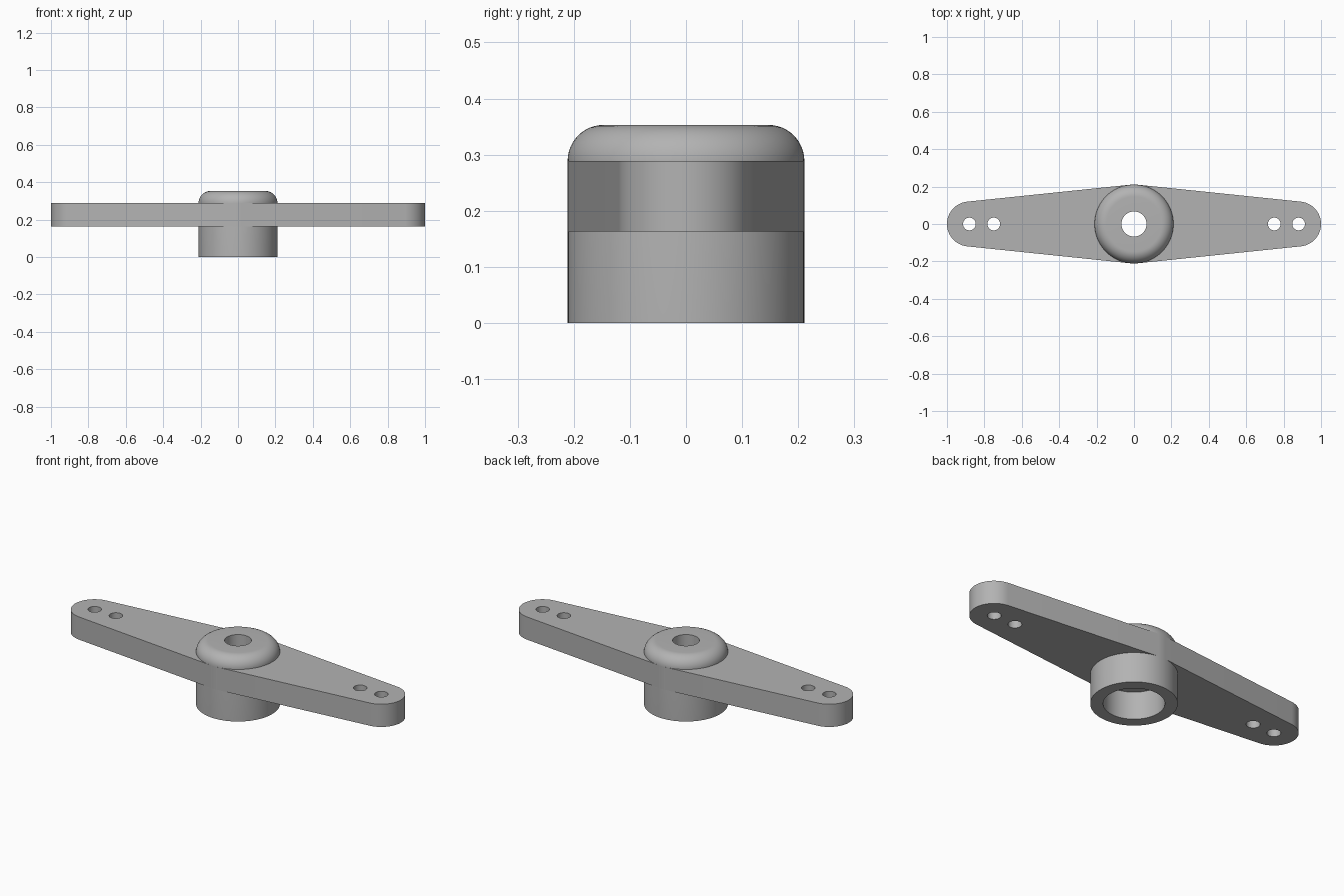
import bpy, bmesh
from math import sin, cos, pi, asin, radians
from mathutils import Matrix

HUB_R, TIP_R, TIP_X = 0.211, 0.12, 0.88
ARM_BOTTOM, ARM_TOP, TOP = 0.163, 0.289, 0.353
BORE_R, SOCKET_R, SOCKET_TOP = 0.067, 0.149, 0.15
PIN_R, PIN_X = 0.034, (0.75, 0.88)

cube = bpy.data.objects.get("Cube")
if cube:
    bpy.data.objects.remove(cube, do_unlink=True)

plastic = bpy.data.materials.new("grey_plastic")
plastic.use_nodes = True
grey = (0.45, 0.45, 0.45, 1)
plastic.diffuse_color = grey
plastic.node_tree.nodes["Principled BSDF"].inputs["Base Color"].default_value = grey


def finish(bm, name):
    bmesh.ops.recalc_face_normals(bm, faces=bm.faces)
    mesh = bpy.data.meshes.new(name)
    bm.to_mesh(mesh)
    bm.free()
    mesh.materials.append(plastic)
    ob = bpy.data.objects.new(name, mesh)
    bpy.context.collection.objects.link(ob)
    bpy.ops.object.select_all(action='DESELECT')
    ob.select_set(True)
    bpy.context.view_layer.objects.active = ob
    bpy.ops.object.shade_smooth_by_angle(angle=radians(30))


def arc(cx, r, start, end, n):
    return [(cx + r * cos(start + (end - start) * i / n),
             r * sin(start + (end - start) * i / n)) for i in range(n + 1)]


def loop(bm, points):
    verts = [bm.verts.new((x, y, ARM_BOTTOM)) for x, y in points]
    return [bm.edges.new((v, verts[i - 1])) for i, v in enumerate(verts)]


# Double arm: tapered outline tangent to the hub and the round tips, with pin holes
bm = bmesh.new()
t = pi / 2 - asin((HUB_R - TIP_R) / TIP_X)
outline = arc(TIP_X, TIP_R, -t, t, 48) + arc(0, HUB_R, t, pi - t, 6)
outline += [(-x, -y) for x, y in outline]
edges = loop(bm, outline)
for x in PIN_X:
    for side in (-1, 1):
        edges += loop(bm, arc(side * x, PIN_R, 0, 2 * pi, 32)[:-1])
# opening kept inside the hub wall
edges += loop(bm, arc(0, (HUB_R + SOCKET_R) / 2, 0, 2 * pi, 48)[:-1])
bmesh.ops.triangle_fill(bm, edges=edges, use_beauty=True, normal=(0, 0, 1))
ext = bmesh.ops.extrude_face_region(bm, geom=list(bm.faces), use_keep_orig=True)
bmesh.ops.translate(bm, vec=(0, 0, ARM_TOP - ARM_BOTTOM),
                    verts=[g for g in ext["geom"] if isinstance(g, bmesh.types.BMVert)])
finish(bm, "double_arm")

# Hub: lathed sleeve with rounded crown, screw bore and lower socket
bm = bmesh.new()
fillet = TOP - ARM_TOP
profile = [(SOCKET_R, 0), (HUB_R, 0)]
profile += [(HUB_R - fillet + fillet * cos(i * pi / 24), ARM_TOP + fillet * sin(i * pi / 24))
            for i in range(13)]
profile += [(BORE_R, TOP), (BORE_R, SOCKET_TOP), (SOCKET_R, SOCKET_TOP)]
verts = [bm.verts.new((r, 0, z)) for r, z in profile]
ring = [bm.edges.new((v, verts[i - 1])) for i, v in enumerate(verts)]
bmesh.ops.spin(bm, geom=verts + ring, cent=(0, 0, 0), axis=(0, 0, 1),
               angle=2 * pi, steps=96, use_merge=True)
bmesh.ops.remove_doubles(bm, verts=bm.verts, dist=0.0001)
finish(bm, "hub")
